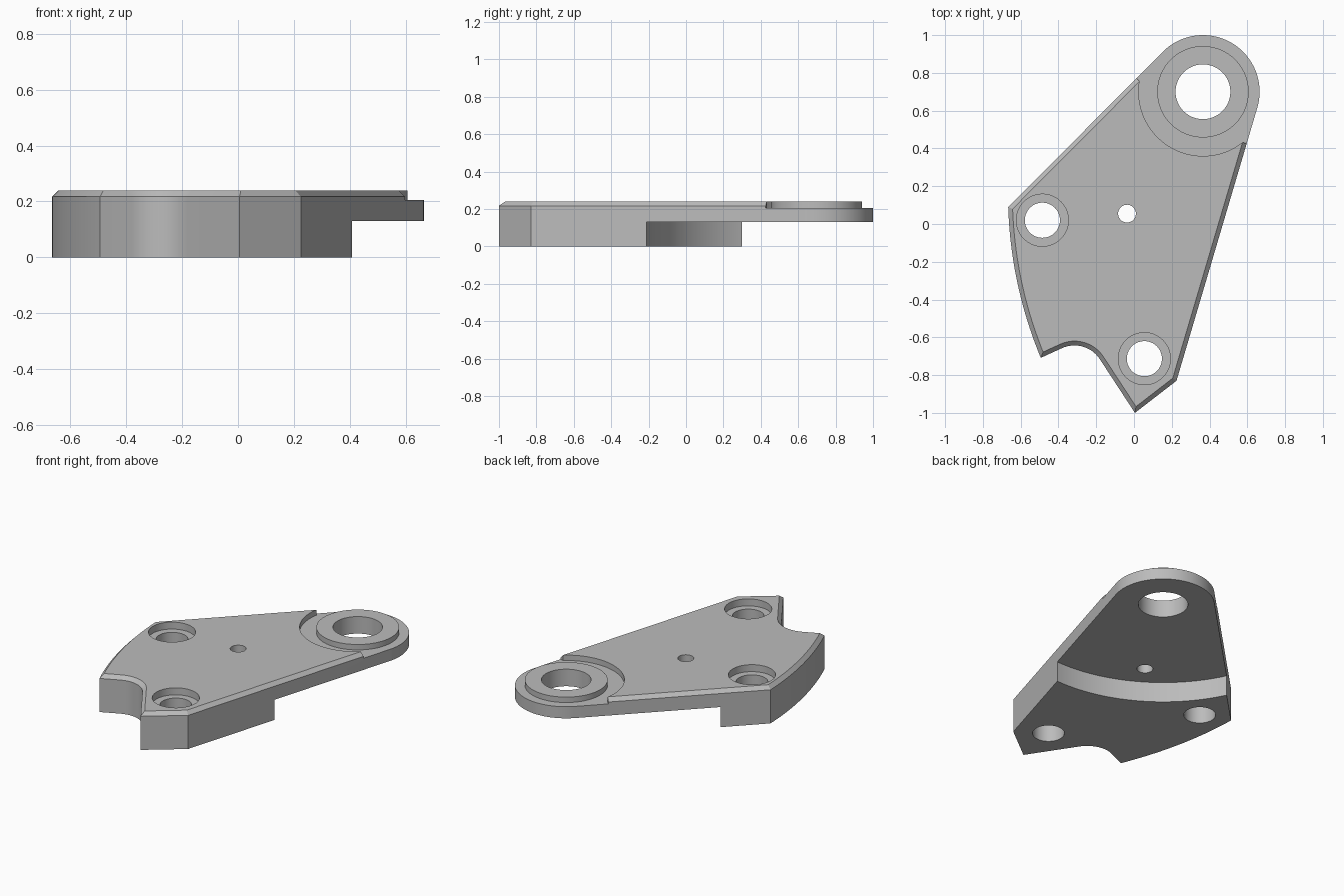
import bpy, bmesh
from math import cos, sin, radians
from mathutils import Vector

if "Cube" in bpy.data.objects:
    bpy.data.objects.remove(bpy.data.objects["Cube"])

grey = bpy.data.materials.new("plain grey")
grey.use_nodes = True
grey.diffuse_color = (0.5, 0.5, 0.5, 1)
grey.node_tree.nodes["Principled BSDF"].inputs["Base Color"].default_value = (0.5, 0.5, 0.5, 1)

BOSS = Vector((0.365, 0.70))
TOP, CHAMFER, POCKET, UNDER = 0.24, 0.023, 0.205, 0.13


def polar(angle, r=1.0):
    return Vector((cos(radians(angle)), sin(radians(angle)))) * r


def arc(center, r, start, end, steps):
    return [Vector(center) + polar(start + (end - start) * i / steps, r) for i in range(steps + 1)]


def circle(center, r, steps=96):
    return arc(center, r, 0, 360, steps)[:-1]


def inset(points, d):
    """Mitred inward offset of a counter-clockwise outline."""
    result = []
    for i, p in enumerate(points):
        a = (p - points[i - 1]).normalized()
        b = (points[(i + 1) % len(points)] - p).normalized()
        na, nb = Vector((-a.y, a.x)), Vector((-b.y, b.x))
        result.append(p + (na + nb) * d / (1 + na.dot(nb)))
    return result


def loft(name, layers):
    """Solid from matching outlines stacked at given heights."""
    bm = bmesh.new()
    rings = [[bm.verts.new((p.x, p.y, z)) for p in pts] for pts, z in layers]
    bm.faces.new(rings[0][::-1])
    bm.faces.new(rings[-1])
    for low, high in zip(rings, rings[1:]):
        for i in range(len(low)):
            j = (i + 1) % len(low)
            bm.faces.new((low[i], low[j], high[j], high[i]))
    mesh = bpy.data.meshes.new(name)
    bm.to_mesh(mesh)
    bm.free()
    mesh.materials.append(grey)
    ob = bpy.data.objects.new(name, mesh)
    bpy.context.collection.objects.link(ob)
    return ob


def combine(target, name, points, z0, z1, operation="DIFFERENCE"):
    tool = loft(name, [(points, z0), (points, z1)])
    tool.hide_render = True
    bpy.context.view_layer.objects.active = target
    mod = target.modifiers.new(name, "BOOLEAN")
    mod.operation = operation
    mod.solver = "EXACT"
    mod.object = tool
    bpy.ops.object.modifier_apply(modifier=name)
    bpy.data.objects.remove(tool)


# Plate outline: pointed foot, round lug, bowed side, filleted notch
outline = [Vector((0.005, -1.0)), Vector((0.225, -0.83))]
outline += arc(BOSS, 0.30, -16.5, 135.1, 48)
outline += arc((1.593, 0.160), 2.26, 181.8, 202.6, 24)
outline += arc((-0.315, -0.803), 0.16, 114, 32.5, 20)
plate = loft("bracket_plate", [(outline, 0), (outline, TOP - CHAMFER), (inset(outline, CHAMFER), TOP)])

# Recess around the lug, leaving square ends on the chamfered edges
recess = arc(BOSS, 0.34, 170.5, 308.1, 60)
recess += [recess[-1] + polar(-16.5, 0.2), Vector((1.2, 0.4)), Vector((1.2, 1.4)),
           Vector((-0.1, 1.4)), recess[0] + polar(135.1, 0.2)]
combine(plate, "recess_cutter", recess, POCKET, 0.5)

# Curved step on the underside
combine(plate, "underside_cutter", circle(BOSS, 0.913, 192), -0.2, UNDER)

# Raised ring and its bore
combine(plate, "raised_ring", circle(BOSS, 0.242), 0.17, TOP, "UNION")
combine(plate, "bore_cutter", circle(BOSS, 0.145), -0.1, 0.5)

# Counterbored screw holes
for center in ((-0.485, 0.02), (0.055, -0.713)):
    combine(plate, "screw_hole_cutter", circle(center, 0.093, 64), -0.1, 0.5)
    combine(plate, "counterbore_cutter", circle(center, 0.138, 64), TOP - 0.045, 0.5)

# Small pin hole
combine(plate, "pin_hole_cutter", circle((-0.037, 0.055), 0.047, 48), -0.1, 0.5)

bpy.ops.object.select_all(action="DESELECT")
plate.select_set(True)
bpy.context.view_layer.objects.active = plate
bpy.ops.object.shade_smooth_by_angle(angle=radians(25))
